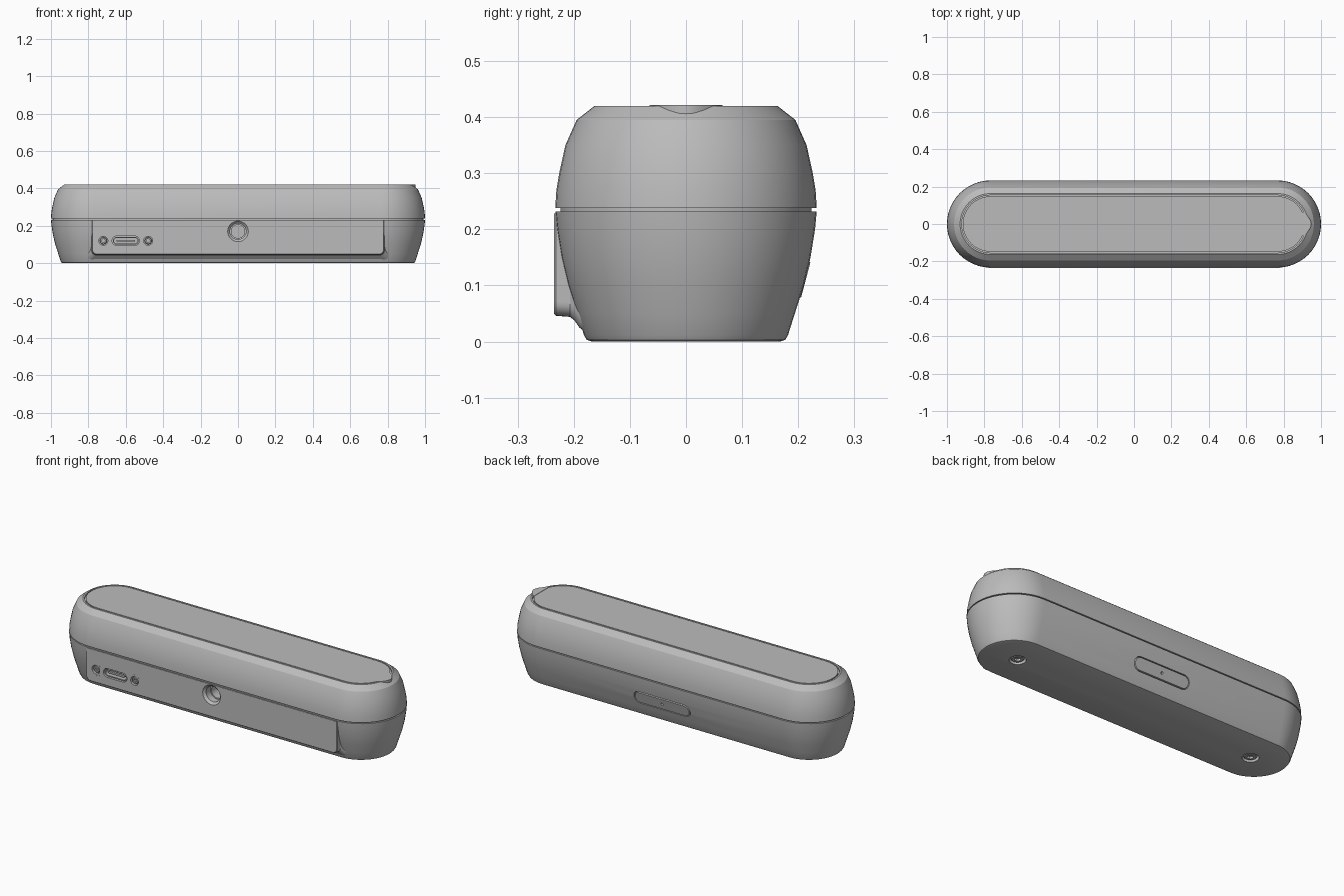
import bpy, bmesh, math
from mathutils import Matrix, Vector

cube = bpy.data.objects.get("Cube")
if cube:
    bpy.data.objects.remove(cube)

grey = bpy.data.materials.new("plain grey")
grey.use_nodes = True
COLOUR = (0.5, 0.5, 0.5, 1)
grey.diffuse_color = COLOUR
grey.node_tree.nodes["Principled BSDF"].inputs["Base Color"].default_value = COLOUR

STRAIGHT = 0.767   # half length of the straight middle of the body


def stadium(r, half, n=24):
    """Pill outline: two half circles joined by straight sides."""
    pts = []
    for side, start in ((1, -math.pi / 2), (-1, math.pi / 2)):
        for i in range(n + 1):
            a = start + math.pi * i / n
            pts.append((side * half + r * math.cos(a), r * math.sin(a)))
    return pts


def circle(r, n=32):
    return [(r * math.cos(2 * math.pi * i / n), r * math.sin(2 * math.pi * i / n)) for i in range(n)]


def loft(name, sections, matrix=Matrix(), closed=False):
    """Skin a list of (outline, height); closed joins last to first, else capped."""
    bm = bmesh.new()
    rings = [[bm.verts.new(matrix @ Vector((x, y, h))) for x, y in pts] for pts, h in sections]
    pairs = list(zip(rings, rings[1:]))
    if closed:
        pairs.append((rings[-1], rings[0]))
    else:
        bm.faces.new(rings[0][::-1])
        bm.faces.new(rings[-1])
    for a, b in pairs:
        for i in range(len(a)):
            j = (i + 1) % len(a)
            bm.faces.new((a[i], a[j], b[j], b[i]))
    bmesh.ops.recalc_face_normals(bm, faces=bm.faces[:])
    mesh = bpy.data.meshes.new(name)
    bm.to_mesh(mesh)
    bm.free()
    mesh.materials.append(grey)
    obj = bpy.data.objects.new(name, mesh)
    bpy.context.collection.objects.link(obj)
    return obj


def activate(obj):
    bpy.ops.object.select_all(action='DESELECT')
    obj.select_set(True)
    bpy.context.view_layer.objects.active = obj


def cut(targets, sections, matrix):
    """Subtract a lofted cutter from each target, then drop the cutter."""
    cutter = loft("cutter", sections, matrix)
    cutter.hide_render = True
    for obj in targets:
        activate(obj)
        mod = obj.modifiers.new("cut", 'BOOLEAN')
        mod.object = cutter
        mod.solver = 'EXACT'
        bpy.ops.object.modifier_apply(modifier=mod.name)
    bpy.data.objects.remove(cutter)


def on_front(x, z):
    return Matrix.Translation((x, -0.235, z)) @ Matrix.Rotation(math.pi / 2, 4, 'X')


# Body: barrel profile of (radius, height) with a seam and a lid groove
profile = [(0.168, 0), (0.177, 0.003), (0.182, 0.012), (0.194, 0.05), (0.21, 0.1),
           (0.222, 0.15), (0.23, 0.2), (0.233, 0.232), (0.224, 0.232), (0.224, 0.238),
           (0.233, 0.238), (0.231, 0.27), (0.226, 0.3), (0.215, 0.35), (0.195, 0.395),
           (0.163, 0.42), (0.154, 0.42), (0.154, 0.41), (0.148, 0.41), (0.148, 0.42)]
body = loft("body", [(stadium(r, STRAIGHT), z) for r, z in profile])


# Front plate: flat face flaring back into the body
def plate_outline(grow, top=0.228, corner=0.025):
    w, low = 0.78 + grow, 0.047 - grow
    pts = [(w, top), (-w, top)]
    for sx, start in ((-1, math.pi), (1, 1.5 * math.pi)):
        for i in range(7):
            a = start + i * math.pi / 12
            pts.append((sx * (w - corner) + corner * math.cos(a),
                        low + corner + corner * math.sin(a)))
    return pts


flare = [(0.033, 0.06), (0.022, 0.045), (0.009, 0.036), (0.003, 0.028), (0.001, 0.003), (-0.002, 0)]
plate = loft("front_plate", [(plate_outline(g), -d) for g, d in flare], on_front(0, 0))

# Round socket in the middle of the front
socket = on_front(0, 0.17)
cut([body, plate], [(circle(0.058), 0.01), (circle(0.055), -0.001),
                    (circle(0.043), -0.013), (circle(0.043), -0.11)], socket)
loft("socket_ring", [(circle(r), d) for r, d in
     ((0.043, -0.05), (0.036, -0.05), (0.036, -0.1), (0.043, -0.1))], socket, closed=True)

# Charging port with a sleeve and tongue
port = on_front(-0.6, 0.12)
cut([body, plate], [(stadium(0.025, 0.048), 0.01), (stadium(0.025, 0.048), -0.06)], port)
loft("port_sleeve", [(stadium(r, 0.048), d) for r, d in
     ((0.021, -0.006), (0.015, -0.006), (0.015, -0.06), (0.021, -0.06))], port, closed=True)
loft("port_tongue", [(stadium(0.005, 0.045), -0.06), (stadium(0.005, 0.045), -0.012)], port)


def screw(name, targets, matrix, r):
    """Sunken screw head with a hexagonal socket."""
    cut(targets, [(circle(r), 0.01), (circle(r), -0.025)], matrix)
    head = loft(name, [(circle(r * 0.8), -0.03), (circle(r * 0.8), -0.008),
                       (circle(r * 0.68), -0.004)], matrix)
    cut([head], [(circle(r * 0.42, 6), 0), (circle(r * 0.42, 6), -0.016)], matrix)
    return head


# Front screws, each inside a ring of fine dashes
for side, x in (("right", -0.72), ("left", -0.48)):
    m = on_front(x, 0.12)
    screw(side + "_front_screw", [body, plate], m, 0.024)
    for k in range(8):
        dash = stadium(0.0012, 0.006, 4)
        loft(side + "_screw_dash", [(dash, -0.001), (dash, 0.0006)],
             m @ Matrix.Rotation(k * math.pi / 4, 4, 'Z') @ Matrix.Translation((0, 0.034, 0)))

# Screws in the underside
for side, x in (("right", -0.745), ("left", 0.745)):
    screw(side + "_base_screw", [body],
          Matrix.Translation((x, 0, 0)) @ Matrix.Rotation(math.pi, 4, 'X'), 0.042)

# Pill button on the back, tilted to follow the wall, with a pinhole
back = Matrix.Translation((0, 0.2125, 0.11)) @ Matrix.Rotation(-math.pi / 2 - 0.26, 4, 'X')
cut([body], [(stadium(0.038, 0.137), 0.02), (stadium(0.038, 0.137), -0.02)], back)
button = loft("back_button", [(stadium(0.034, 0.137), -0.022), (stadium(0.034, 0.137), -0.002),
                              (stadium(0.032, 0.137), 0.001)], back)
cut([button], [(circle(0.007, 16), 0.01), (circle(0.007, 16), -0.012)], back)

# Finger tab at the left end of the lid
tab = [(0.9, 0.065), (0.9, -0.065)]
for i in range(13):
    y = -0.06 + 0.01 * i
    tab.append((0.912 + 0.036 * math.cos(y / 0.06 * math.pi / 2), y))
loft("lid_tab", [(tab, 0.405), (tab, 0.4215)])

# Smooth shading with crisp edges
for obj in bpy.context.scene.objects:
    if obj.type == 'MESH' and grey.name in obj.data.materials:
        activate(obj)
        bpy.ops.object.shade_smooth_by_angle(angle=math.radians(25))
